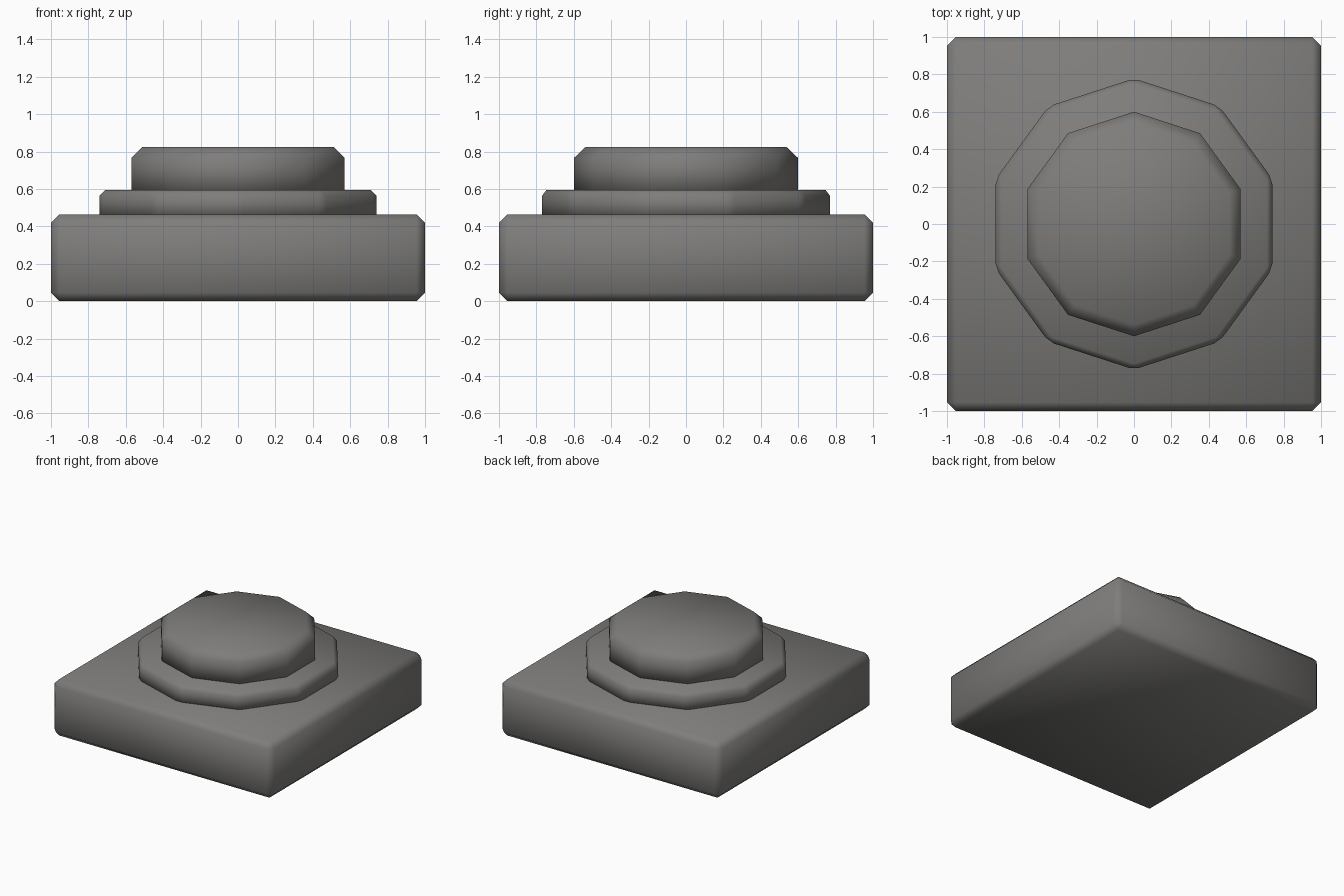
import bpy
import bmesh
import math
from mathutils import Matrix

if "Cube" in bpy.data.objects:
    bpy.data.objects.remove(bpy.data.objects["Cube"])

grey = bpy.data.materials.new("dark_warm_grey")
grey.diffuse_color = (0.21, 0.206, 0.198, 1.0)
grey.use_nodes = True
grey.node_tree.nodes["Principled BSDF"].inputs["Base Color"].default_value = grey.diffuse_color


def part(name, sides, radius, z0, z1, bevel, start, pick):
    """Smooth-shaded prism with single-segment chamfers on the picked edges."""
    bm = bmesh.new()
    ring = [bm.verts.new((radius * math.cos(start + math.tau * i / sides),
                          radius * math.sin(start + math.tau * i / sides), z0))
            for i in range(sides)]
    base = bm.faces.new(ring)
    ext = bmesh.ops.extrude_face_region(bm, geom=[base], use_keep_orig=True)
    top = [g for g in ext["geom"] if isinstance(g, bmesh.types.BMVert)]
    bmesh.ops.translate(bm, verts=top, vec=(0, 0, z1 - z0))
    bmesh.ops.recalc_face_normals(bm, faces=bm.faces)
    edges = [e for e in bm.edges if pick(e)]
    bmesh.ops.bevel(bm, geom=edges, offset=bevel, offset_type='OFFSET',
                    segments=1, profile=0.5, affect='EDGES')
    bmesh.ops.recalc_face_normals(bm, faces=bm.faces)
    for f in bm.faces:
        f.smooth = True
    mesh = bpy.data.meshes.new(name)
    bm.to_mesh(mesh)
    bm.free()
    mesh.materials.append(grey)
    obj = bpy.data.objects.new(name, mesh)
    bpy.context.collection.objects.link(obj)
    return obj


# Square housing, all edges chamfered
part("base_block", 4, math.sqrt(2), 0.0, 0.465, 0.046, math.pi / 4,
     lambda e: True)

# Ten-sided collar, top and upright edges chamfered
part("collar", 10, 0.778, 0.44, 0.595, 0.03, math.pi / 2,
     lambda e: max(v.co.z for v in e.verts) > 0.5)

# Ten-sided push button, only the top rim chamfered
part("push_button", 10, 0.6, 0.57, 0.825, 0.06, math.pi / 2,
     lambda e: min(v.co.z for v in e.verts) > 0.7)
